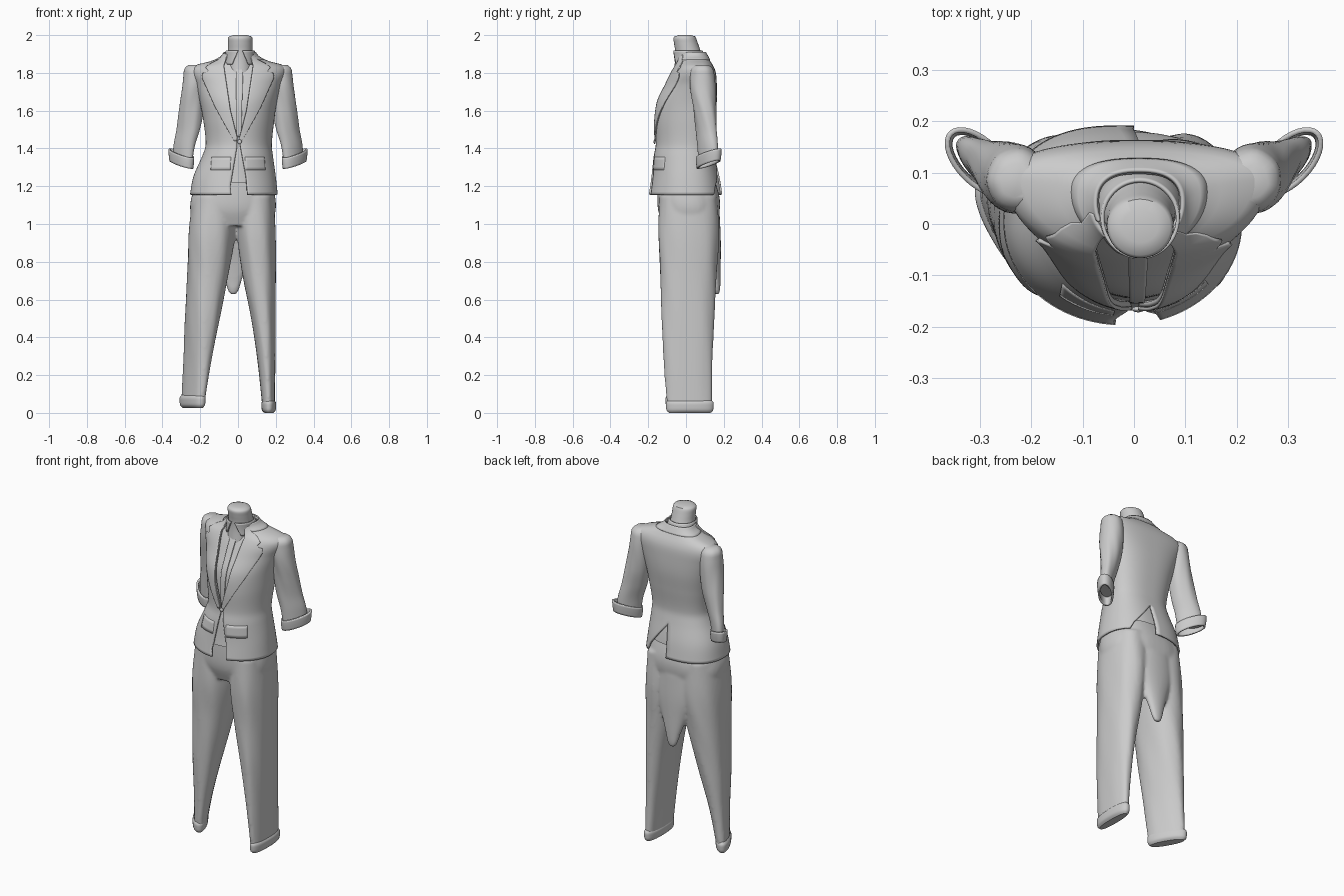
import bpy, bmesh
from math import sin, cos, pi, asin, radians, copysign

if "Cube" in bpy.data.objects:
    bpy.data.objects.remove(bpy.data.objects["Cube"])


def at(table, z):
    """Smoothly interpolate section rows (z, cx, rx, y_side, y_front, y_back, turn)."""
    rows = [tuple(r) + (0,) * (7 - len(r)) for r in table]
    z = min(max(z, rows[0][0]), rows[-1][0])
    i = max(k for k in range(len(rows) - 1) if rows[k][0] <= z)
    a, b = rows[i], rows[i + 1]
    p, n = rows[max(i - 1, 0)], rows[min(i + 2, len(rows) - 1)]
    h = b[0] - a[0]
    u = (z - a[0]) / h
    out = []
    for k in range(1, 7):
        m0 = (b[k] - p[k]) / (b[0] - p[0]) * h
        m1 = (n[k] - a[k]) / (n[0] - a[0]) * h
        out.append((2*u**3 - 3*u*u + 1) * a[k] + (u**3 - 2*u*u + u) * m0
                   + (3*u*u - 2*u**3) * b[k] + (u**3 - u*u) * m1)
    return out


def lin(table, z):
    for (z0, v0), (z1, v1) in zip(table, table[1:]):
        if z <= z1:
            return v0 + (v1 - v0) * max(0, (z - z0) / (z1 - z0))
    return table[-1][1]


def spow(v, p):
    return copysign(abs(v) ** p, v)


def shell(name, table, z0, z1, rows=24, front=None, back=None, side=1, outer=None,
          grow=0.0, pf=1.0, pb=0.8, cols=48, thick=0, cap=False, tilt=0, fold=0):
    """Loft a tube, or one side of it between edges given as (z, x) polylines."""
    bm = bmesh.new()
    closed = front is None
    rings = []
    for r in range(rows + 1):
        z = z0 + (z1 - z0) * r / rows
        cx, rx, yc, yf, yb, turn = at(table, z)
        rx, yf, yb = rx + grow, yf - grow, yb + grow

        def ang(x, p):
            return asin(spow(min(1, max(-1, (x - cx) / rx)), 1 / p))
        if closed:
            ts = [2 * pi * k / cols for k in range(cols)]
        else:
            t0 = ang(lin(front, z), pf)
            t1 = ang(lin(outer, z), pf) if outer else side * pi - ang(lin(back, z), pb)
            ts = [t0 + (t1 - t0) * k / cols for k in range(cols + 1)]
        ring = []
        c, s = cos(radians(turn)), sin(radians(turn))
        for t in ts:
            fr = cos(t) >= 0
            p = pf if fr else pb
            w = 1 + fold * sin(7 * t + 5 * z) * sin(9 * z)
            x = rx * spow(sin(t), p) * w
            y = -((yc - yf) if fr else (yb - yc)) * spow(cos(t), p) * w
            ring.append(bm.verts.new((cx + x * c - y * s, yc + x * s + y * c, z + tilt * x)))
        rings.append(ring)
    n = len(rings[0])
    for a, b in zip(rings, rings[1:]):
        for k in range(n if closed else n - 1):
            j = (k + 1) % n
            bm.faces.new((a[k], a[j], b[j], b[k]))
    if cap:
        bm.faces.new(rings[0])
        bm.faces.new(rings[-1])
    bmesh.ops.recalc_face_normals(bm, faces=bm.faces)
    me = bpy.data.meshes.new(name)
    bm.to_mesh(me)
    bm.free()
    ob = bpy.data.objects.new(name, me)
    bpy.context.collection.objects.link(ob)
    if thick:
        mod = ob.modifiers.new("thickness", 'SOLIDIFY')
        mod.thickness, mod.offset = thick, 0
    smooth(ob)
    return ob


def smooth(ob):
    bpy.ops.object.select_all(action='DESELECT')
    bpy.context.view_layer.objects.active = ob
    ob.select_set(True)
    bpy.ops.object.shade_smooth_by_angle(angle=radians(40))


def join(name, parts):
    """Join parts and weld the edges where they meet."""
    bpy.ops.object.select_all(action='DESELECT')
    for o in parts:
        o.select_set(True)
    ob = bpy.context.view_layer.objects.active = parts[0]
    bpy.ops.object.join()
    ob.name = name
    bm = bmesh.new()
    bm.from_mesh(ob.data)
    bmesh.ops.remove_doubles(bm, verts=bm.verts, dist=.0004)
    bmesh.ops.recalc_face_normals(bm, faces=bm.faces)
    bm.to_mesh(ob.data)
    bm.free()
    smooth(ob)
    return ob


def mirrored(table):
    return [(z, -x) for z, x in table]


# Jacket: two half shells, open in a V in front and with a vent at the back
torso = [(1.15, -.022, .228, 0, -.193, .188), (1.25, -.018, .213, 0, -.178, .172),
         (1.36, -.002, .182, .01, -.166, .145), (1.42, .004, .170, .02, -.155, .135),
         (1.55, .004, .183, .04, -.158, .148), (1.65, .002, .20, .06, -.147, .158),
         (1.74, .004, .225, .08, -.105, .158), (1.80, .005, .25, .085, -.075, .153),
         (1.835, .007, .235, .082, -.055, .14), (1.858, .01, .15, .07, -.045, .125),
         (1.885, .01, .095, .05, -.04, .11), (1.92, .01, .07, .035, -.04, .09)]
open_r = [(1.15, .05), (1.25, .042), (1.41, .012), (1.46, .008), (1.6, .045), (1.84, .08), (1.92, .055)]
open_l = [(1.15, -.035), (1.2, -.04), (1.41, -.005), (1.46, -.004), (1.6, -.04), (1.84, -.075), (1.92, -.045)]
vent_r = [(1.15, .15), (1.2, .125), (1.34, .012), (1.92, .012)]
vent_l = [(1.15, .0), (1.2, -.002), (1.34, .012), (1.92, .012)]
lapel_edge = [(1.44, .02), (1.5, .055), (1.62, .12), (1.775, .19), (1.80, .185), (1.81, .15),
              (1.825, .175), (1.845, .15), (1.87, .10), (1.91, .07)]
halves, collars = [], []
for word, sd, op, vent in (("right", 1, open_r, vent_r), ("left", -1, open_l, vent_l)):
    halves.append(shell("jacket_" + word, torso, 1.155, 1.90, 50, op, vent, sd, thick=.01))
    edge = lapel_edge if sd > 0 else mirrored(lapel_edge)
    shell("lapel_" + word, torso, 1.44, 1.90, 45, op, side=sd, outer=edge,
          grow=.009, cols=14, thick=.007)
    # Turned-down jacket collar round the back of the neck
    collars.append(shell("jacket_collar_" + word, torso, 1.868, 1.908, 6,
                         [(1.86, sd * .09), (1.91, sd * .065)], [(1.8, .01), (2, .01)],
                         sd, grow=.006, thick=.007))
    # Pocket flap
    shell("pocket_flap_" + word, torso, 1.285, 1.355, 4, [(1.2, sd * .045), (1.4, sd * .035)],
          side=sd, outer=[(1.2, sd * .15), (1.4, sd * .135)], grow=.004, cols=12, thick=.005)
join("jacket", halves)
join("jacket_collar", collars)

# Shirt with a button placket and a stand-up collar round the neck
shell("shirt", torso, 1.22, 1.88, 36, grow=-.013)
shell("shirt_placket", torso, 1.46, 1.865, 24, [(1.4, -.006), (1.9, -.012)], side=1,
      outer=[(1.4, .014), (1.9, .03)], grow=-.007, cols=6, thick=.008)
neck = [(1.80, .01, .08, .04, -.065, .105), (1.87, .01, .072, .03, -.058, .095),
        (1.92, .012, .066, .01, -.058, .076), (1.96, .012, .065, 0, -.064, .062),
        (1.985, .012, .064, -.005, -.066, .053), (1.995, .012, .056, -.006, -.058, .046),
        (2.0, .012, .035, -.006, -.036, .028)]
shell("neck", neck, 1.80, 2.0, 30, cap=True, pb=1)
wings = [shell("shirt_collar_" + word, neck, 1.845, 1.918, 8,
               [(1.84, .012 + sd * .045), (1.92, .012 + sd * .01)], [(1.8, .012), (2, .012)],
               sd, grow=.007, pb=1, thick=.007) for word, sd in (("right", 1), ("left", -1))]
join("shirt_collar", wings)

# Jacket button
bpy.ops.mesh.primitive_uv_sphere_add(segments=16, ring_count=8, radius=.012, location=(.008, -.166, 1.435))
button = bpy.context.object
button.name = "jacket_button"
button.scale = (1, .5, 1)
smooth(button)

# Sleeves flattened diagonally towards the turned-up cuffs
sleeve = [(1.345, .293, .068, .118, .086, .150, 45), (1.42, .284, .070, .114, .077, .151, 43),
          (1.5, .264, .070, .107, .062, .152, 38), (1.6, .247, .068, .10, .042, .158, 28),
          (1.72, .234, .062, .092, .022, .157, 8), (1.79, .228, .060, .088, .022, .15, 0),
          (1.825, .228, .054, .086, .03, .14, 0), (1.842, .226, .036, .084, .05, .118, 0)]
cuff = [(1.315, .300, .074, .12, .084, .156, 45), (1.35, .300, .079, .12, .08, .16, 45),
        (1.375, .300, .080, .12, .079, .161, 45)]
for word, sd in (("right", 1), ("left", -1)):
    s = [(r[0], sd * r[1]) + r[2:6] + (sd * r[6],) for r in sleeve]
    c = [(r[0], sd * r[1]) + r[2:6] + (sd * r[6],) for r in cuff]
    shell("sleeve_" + word, s, 1.345, 1.842, 40, cap=True, pb=1, cols=32, fold=.02)
    shell("sleeve_cuff_" + word, c, 1.315, 1.375, 6, pb=1, cols=32, thick=.01, tilt=sd * .3)

# Trousers: hips, two legs flattened at the ankle, a drooping tongue below the seat
hips = [(.99, -.027, .20, .015, -.12, .155), (1.07, -.027, .226, .01, -.147, .178),
        (1.15, -.024, .220, 0, -.152, .176), (1.3, -.01, .172, 0, -.145, .128)]
leg_r = [(0, .163, .031, .02, -.098, .138), (.25, .152, .046, .02, -.117, .14),
         (.5, .135, .065, .015, -.13, .15), (.75, .11, .09, .01, -.137, .163),
         (.95, .097, .102, .01, -.147, .175), (1.15, .09, .10, .01, -.14, .165)]
leg_l = [(.03, -.24, .033, -.01, -.112, .095, 30), (.25, -.217, .052, -.01, -.122, .108, 27),
         (.5, -.188, .083, -.005, -.132, .132, 19), (.75, -.158, .108, .005, -.137, .158, 9),
         (.95, -.138, .123, .01, -.147, .173), (1.15, -.125, .115, .01, -.14, .165)]
seat = [(.625, -.025, .012, .165, .155, .174), (.645, -.025, .028, .163, .146, .18),
        (.70, -.025, .045, .155, .138, .183), (.80, -.025, .08, .14, .12, .184),
        (.92, -.027, .13, .12, .09, .184), (1.06, -.027, .15, .10, .06, .178)]
trousers = [shell("trouser_hips", hips, .99, 1.3, 20, cap=True, pf=.85),
            shell("seat_tongue", seat, .625, 1.06, 24, cap=True, pb=.95)]
for word, leg, low in (("right", leg_r, 0), ("left", leg_l, .027)):
    trousers.append(shell("trouser_leg_" + word, leg, low + .02, 1.15, 50, cap=True,
                          pf=.88, pb=.88, fold=.012))
    # Rolled hem
    _, cx, rx, yc, yf, yb, turn = (leg[0] + (0,))[:7]
    roll = [(low + h, cx, rx + g, yc, yf - g, yb + g, turn)
            for h, g in ((0, -.008), (.012, .004), (.035, .008), (.055, .007), (.068, -.003))]
    shell("trouser_hem_" + word, roll, low, low + .068, 12, cap=True, pf=.88, pb=.88)

# Blend the trouser pieces into one cloth surface
cloth = join("trousers", trousers)
cloth.modifiers.clear()
blend = cloth.modifiers.new("blend", 'REMESH')
blend.mode, blend.voxel_size, blend.use_smooth_shade = 'VOXEL', .008, True
relax = cloth.modifiers.new("relax", 'SMOOTH')
relax.factor, relax.iterations = .5, 8
